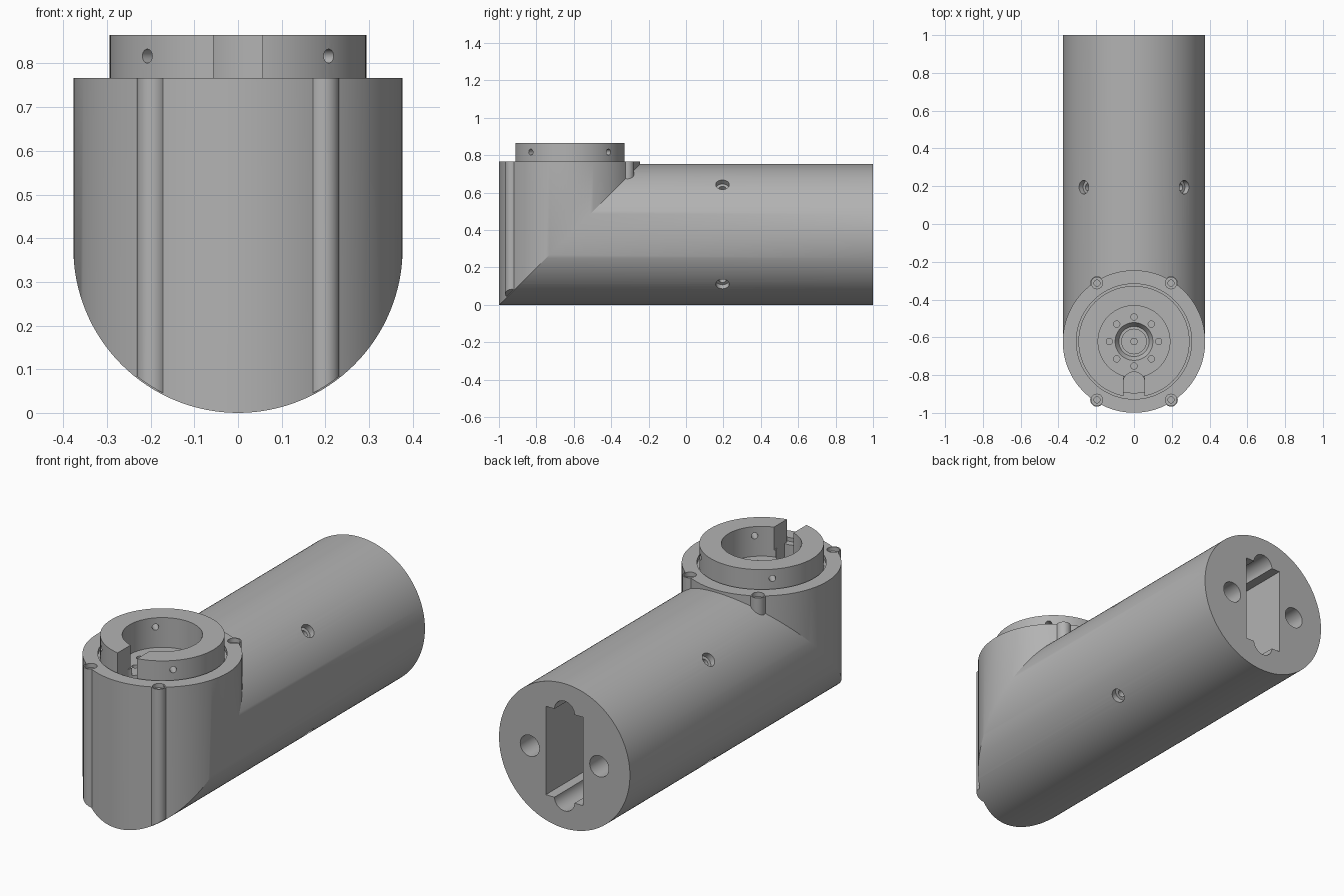
import bpy, bmesh
from math import cos, sin, pi, sqrt, radians
from mathutils import Vector, Matrix

cube = bpy.data.objects.get("Cube")
if cube:
    bpy.data.objects.remove(cube)

R = 0.377            # tube radius
ZC = 0.377           # height of the horizontal axis
YC = -0.622          # position of the vertical axis
TOP = 0.767          # top face of the vertical branch
X, Y, Z = Vector((1, 0, 0)), Vector((0, 1, 0)), Vector((0, 0, 1))

grey = bpy.data.materials.new("plain_grey")
grey.use_nodes = True
grey.diffuse_color = (0.45, 0.45, 0.45, 1)
grey.node_tree.nodes["Principled BSDF"].inputs["Base Color"].default_value = (0.45, 0.45, 0.45, 1)


def make(name, bm):
    bmesh.ops.recalc_face_normals(bm, faces=bm.faces)
    mesh = bpy.data.meshes.new(name)
    bm.to_mesh(mesh)
    bm.free()
    mesh.materials.append(grey)
    obj = bpy.data.objects.new(name, mesh)
    bpy.context.collection.objects.link(obj)
    return obj


def rod(name, start, end, r, r_end=None, sides=32):
    start, end = Vector(start), Vector(end)
    axis = end - start
    bm = bmesh.new()
    place = Matrix.Translation((start + end) / 2) @ axis.to_track_quat('Z', 'Y').to_matrix().to_4x4()
    bmesh.ops.create_cone(bm, cap_ends=True, segments=sides, radius1=r,
                          radius2=r if r_end is None else r_end, depth=axis.length, matrix=place)
    return make(name, bm)


def block(name, low, high):
    low, high = Vector(low), Vector(high)
    bm = bmesh.new()
    size = Matrix.Diagonal((*(high - low), 1))
    bmesh.ops.create_cube(bm, size=1, matrix=Matrix.Translation((low + high) / 2) @ size)
    return make(name, bm)


def combine(target, tool, operation='DIFFERENCE'):
    mod = target.modifiers.new("combine", 'BOOLEAN')
    mod.operation, mod.solver, mod.object = operation, 'EXACT', tool
    bpy.context.view_layer.objects.active = target
    bpy.ops.object.modifier_apply(modifier=mod.name)
    bpy.data.objects.remove(tool)


# Elbow body: one tube mitred where the two equal branches meet
N = 128
bm = bmesh.new()
rings = [[], [], []]
for i in range(N):
    a = 2 * pi * i / N
    x, s = R * cos(a), R * sin(a)
    for ring, co in zip(rings, ((x, 1, ZC + s), (x, YC + s, ZC + s), (x, YC + s, TOP))):
        ring.append(bm.verts.new(co))
for lower, upper in zip(rings, rings[1:]):
    for i in range(N):
        j = (i + 1) % N
        bm.faces.new((lower[i], lower[j], upper[j], upper[i]))
bm.faces.new(rings[0])
bm.faces.new(rings[2])
body = make("elbow_body", bm)

# Screw bosses around the top face, the front ones trimmed to the round underside
bosses = [(sx * 0.196, YC + sy * 0.309) for sx in (-1, 1) for sy in (-1, 1)]
for bx, by in bosses:
    boss = rod("boss", (bx, by, 0.66), (bx, by, TOP), 0.036)
    if by < YC:
        for v in boss.data.vertices:
            if v.co.z < 0.7:
                v.co.z = ZC - sqrt(R * R - v.co.x ** 2) + 0.004
        # Split the bent base into triangles
        bm = bmesh.new()
        bm.from_mesh(boss.data)
        bmesh.ops.triangulate(bm, faces=[f for f in bm.faces if len(f.verts) > 4])
        bm.to_mesh(boss.data)
        bm.free()
    combine(body, boss, 'UNION')
for bx, by in bosses:
    combine(body, rod("counterbore", (bx, by, 0.745), (bx, by, 0.9), 0.03))
    combine(body, rod("screw_hole", (bx, by, 0.69), (bx, by, 0.9), 0.016))

# Collar seat, bore and stepped centre pit
centre = Vector((0, YC, 0))
FLOOR = 0.71
for r, low, r_end, sides in ((0.305, 0.747, 0.305, 96), (0.19, FLOOR, 0.19, 64),
                             (0.08, 0.68, 0.12, 48), (0.065, 0.63, 0.065, 48),
                             (0.017, 0.58, 0.017, 24)):
    high = 0.74 if r == 0.08 else 0.9
    combine(body, rod("pit", centre + Z * low, centre + Z * high, r, r_end, sides))

# Ring of small holes in the bore floor
for i in range(8):
    p = centre + 0.13 * Vector((cos(i * pi / 4), sin(i * pi / 4), 0))
    combine(body, rod("floor_hole", p + Z * 0.66, p + Z * 0.8, 0.017, sides=20))

# Cable pocket at the front of the bore
combine(body, rod("pocket_end", (0, -0.84, 0.64), (0, -0.84, 0.9), 0.057))
combine(body, block("pocket", (-0.057, -0.89, 0.64), (0.057, -0.84, 0.9)))

# Counterbored cross screws through the long tube
for i in range(4):
    a = pi / 4 + i * pi / 2
    d = Vector((cos(a), 0, sin(a)))
    hub = Vector((0, 0.195, ZC))
    combine(body, rod("cross_counterbore", hub + d * 0.345, hub + d * 0.5, 0.036))
    combine(body, rod("cross_hole", hub + d * 0.27, hub + d * 0.5, 0.019))

# Open end: rectangular channel with rounded ridges, and two round sockets
combine(body, block("channel", (-0.107, -0.2, ZC - 0.23), (0.107, 1.1, ZC + 0.23)))
for s in (-1, 1):
    combine(body, rod("channel_round", (0, -0.1, ZC + s * 0.228), (0, 1.1, ZC + s * 0.228), 0.058))
    combine(body, rod("socket", (s * 0.2, 0.3, ZC), (s * 0.2, 1.1, ZC), 0.055))

# Split collar with radial holes
collar = rod("split_collar", centre + Z * 0.747, centre + Z * 0.865, 0.294, sides=96)
combine(collar, rod("bore", centre + Z * 0.6, centre + Z * 1.0, 0.19, sides=64))
combine(collar, block("slot", (-0.056, -1.0, 0.6), (0.056, -0.75, 1.0)))
for i in range(4):
    a = pi / 4 + i * pi / 2
    d = Vector((cos(a), sin(a), 0))
    p = centre + Z * 0.817
    combine(collar, rod("radial_hole", p + d * 0.12, p + d * 0.4, 0.016, sides=24))

# Smooth round walls, crisp edges
bpy.ops.object.select_all(action='DESELECT')
for obj in (body, collar):
    obj.select_set(True)
bpy.context.view_layer.objects.active = body
bpy.ops.object.shade_smooth_by_angle(angle=radians(25))
